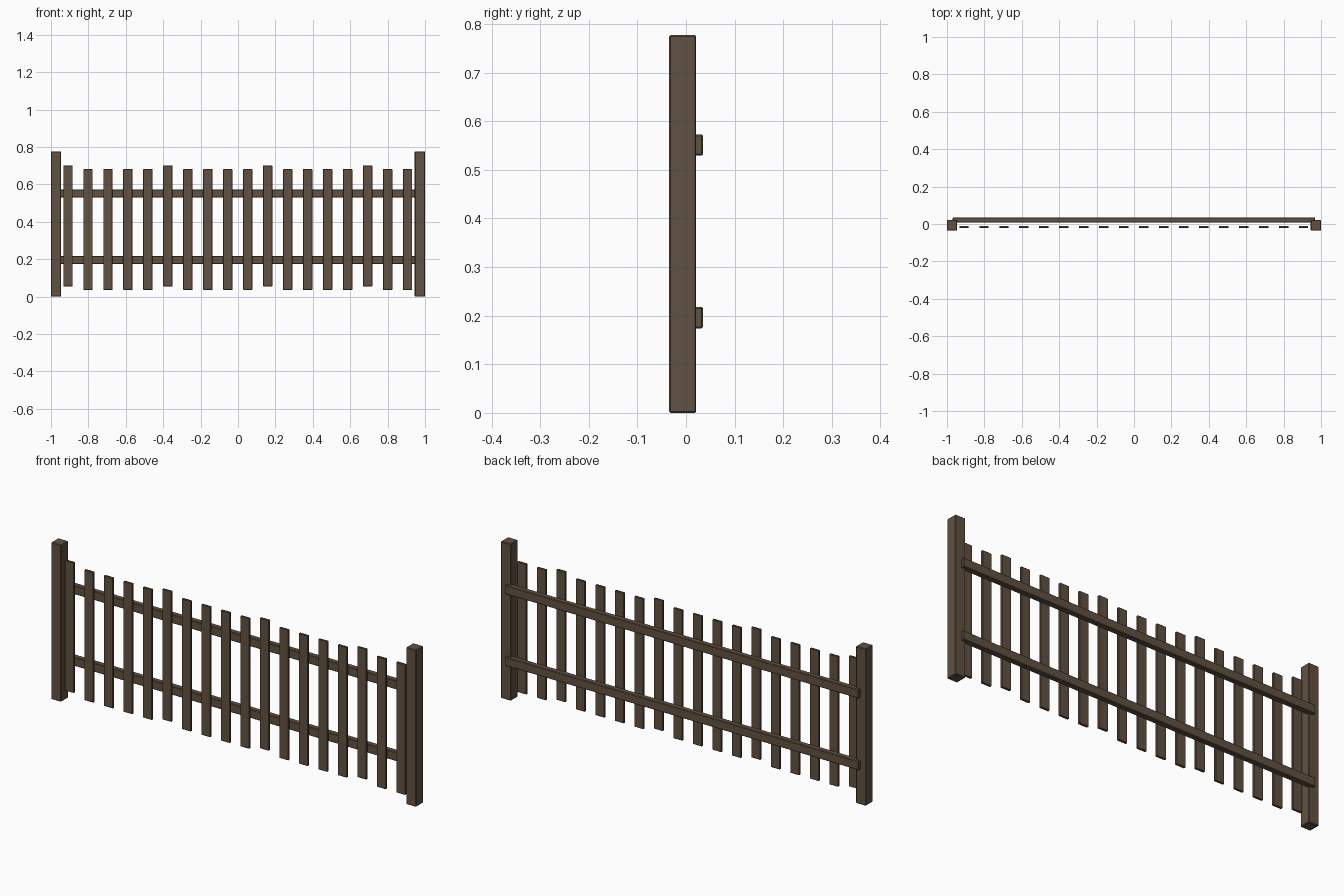
import bpy

if "Cube" in bpy.data.objects:
    bpy.data.objects.remove(bpy.data.objects["Cube"])

wood = bpy.data.materials.new("dark_wood")
wood.diffuse_color = (0.12, 0.083, 0.054, 1)
wood.use_nodes = True
wood.node_tree.nodes["Principled BSDF"].inputs["Base Color"].default_value = wood.diffuse_color


def board(name, x, y, z, bevel):
    """Box between (min, max) pairs with a thin chamfer on its edges."""
    bpy.ops.mesh.primitive_cube_add(size=1, location=[(a + b) / 2 for a, b in (x, y, z)])
    ob = bpy.context.object
    ob.name = name
    ob.scale = [b - a for a, b in (x, y, z)]
    bpy.ops.object.transform_apply(location=False, rotation=False, scale=True)
    mod = ob.modifiers.new("chamfer", 'BEVEL')
    mod.width = bevel
    mod.segments = 1
    ob.data.materials.append(wood)
    return ob


# End posts
board("left_post", (-1, -0.945), (-0.035, 0.021), (0, 0.777), 0.003)
board("right_post", (0.945, 1), (-0.035, 0.021), (0, 0.777), 0.003)

# Rails, let into the back of the posts
for name, z in (("lower_rail", 0.196), ("upper_rail", 0.551)):
    board(name, (-0.97, 0.968), (0.007, 0.035), (z - 0.022, z + 0.022), 0.003)

# Pickets, every fifth one set slightly higher
for i in range(18):
    x = -0.909 + i * 0.1068
    lift = 0.019 if i % 5 == 0 else 0
    board(f"picket_{i + 1}", (x - 0.025, x + 0.025), (-0.022, -0.01),
          (0.036 + lift, 0.682 + lift), 0.002)
